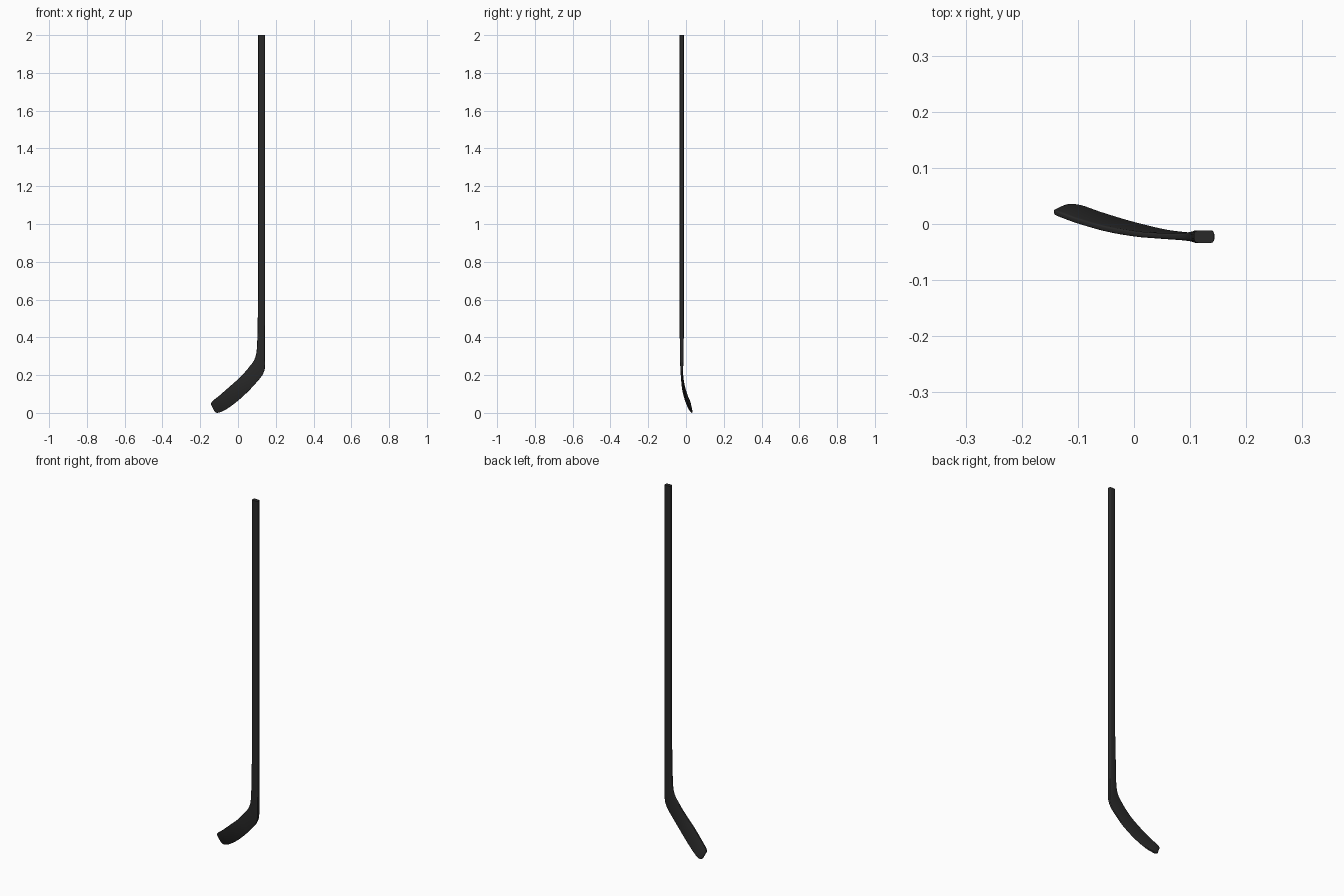
import bpy, bmesh, math
from mathutils import Vector

if "Cube" in bpy.data.objects:
    bpy.data.objects.remove(bpy.data.objects["Cube"])

mat = bpy.data.materials.new("charcoal black")
mat.diffuse_color = (0.022, 0.022, 0.022, 1)
mat.use_nodes = True
mat.node_tree.nodes["Principled BSDF"].inputs["Base Color"].default_value = mat.diffuse_color

# Blade and neck stations: inner edge (x, y, z), outer edge (x, y, z), thickness
blade = [
    ((.107, -.0225, .62), (.143, -.0225, .60), .022),
    ((.104, -.0225, .48), (.143, -.0225, .44), .022),
    ((.101, -.0225, .36), (.143, -.0225, .30), .019),
    ((.095, -.0225, .307), (.143, -.0225, .245), .016),
    ((.083, -.0225, .275), (.138, -.0225, .220), .013),
    ((.063, -.0220, .248), (.125, -.0220, .194), .011),
    ((.035, -.0205, .214), (.095, -.0195, .158), .010),
    ((.000, -.0175, .178), (.055, -.0140, .115), .010),
    ((-.050, -.0090, .134), (-.002, .0000, .063), .010),
    ((-.100, .0050, .090), (-.058, .0170, .022), .010),
    ((-.128, .0150, .068), (-.092, .0290, .005), .010),
    ((-.140, .0195, .056), (-.112, .0320, .001), .009),
    ((-.143, .0220, .046), (-.124, .0310, .007), .006),
]


def spline(a, b, c, d, t):
    # smooth interpolation between b and c
    return 0.5 * (2*b + (c-a)*t + (2*a-5*b+4*c-d)*t*t + (3*b-a-3*c+d)*t**3)


def section(inner, outer, thick, along):
    # rounded rectangle spanning the two edges
    u = outer - inner
    half = u.length / 2
    u.normalize()
    v = along.cross(u).normalized()
    r = thick * 0.32
    mid = (inner + outer) / 2
    pts = []
    for k, (su, sv) in enumerate([(1, 1), (-1, 1), (-1, -1), (1, -1)]):
        for j in range(4):
            a = math.radians(90*k + 30*j)
            pts.append(mid + u*(su*(half-r) + r*math.cos(a))
                       + v*(sv*(thick/2-r) + r*math.sin(a)))
    return pts


def loft(name, stations):
    bm = bmesh.new()
    rings = []
    for i, (a, b, th) in enumerate(stations):
        lo, hi = stations[max(i-1, 0)], stations[min(i+1, len(stations)-1)]
        along = (hi[0]+hi[1]) - (lo[0]+lo[1])
        rings.append([bm.verts.new(p) for p in section(a, b, th, along)])
    for p, q in zip(rings, rings[1:]):
        n = len(p)
        for j in range(n):
            bm.faces.new((p[j], p[(j+1) % n], q[(j+1) % n], q[j]))
    bm.faces.new(rings[0])
    bm.faces.new(rings[-1])
    bmesh.ops.recalc_face_normals(bm, faces=bm.faces)
    me = bpy.data.meshes.new(name)
    bm.to_mesh(me)
    bm.free()
    me.materials.append(mat)
    ob = bpy.data.objects.new(name, me)
    bpy.context.collection.objects.link(ob)
    bpy.ops.object.select_all(action='DESELECT')
    ob.select_set(True)
    bpy.context.view_layer.objects.active = ob
    bpy.ops.object.shade_smooth_by_angle(angle=math.radians(35))
    return ob


# One continuous stick: straight shaft flowing into the curved blade
keys = [(Vector(a), Vector(b), t) for a, b, t in blade]
stick = [(Vector((.107, -.0225, z)), Vector((.143, -.0225, z)), .022)
         for z in (2.0, 1.4, .8)]
for i in range(len(keys) - 1):
    k = [keys[min(max(i+o, 0), len(keys)-1)] for o in (-1, 0, 1, 2)]
    for s in range(4):
        stick.append(tuple(spline(*[q[c] for q in k], s/4) for c in range(3)))
stick.append(keys[-1])
loft("hockey_stick", stick)
